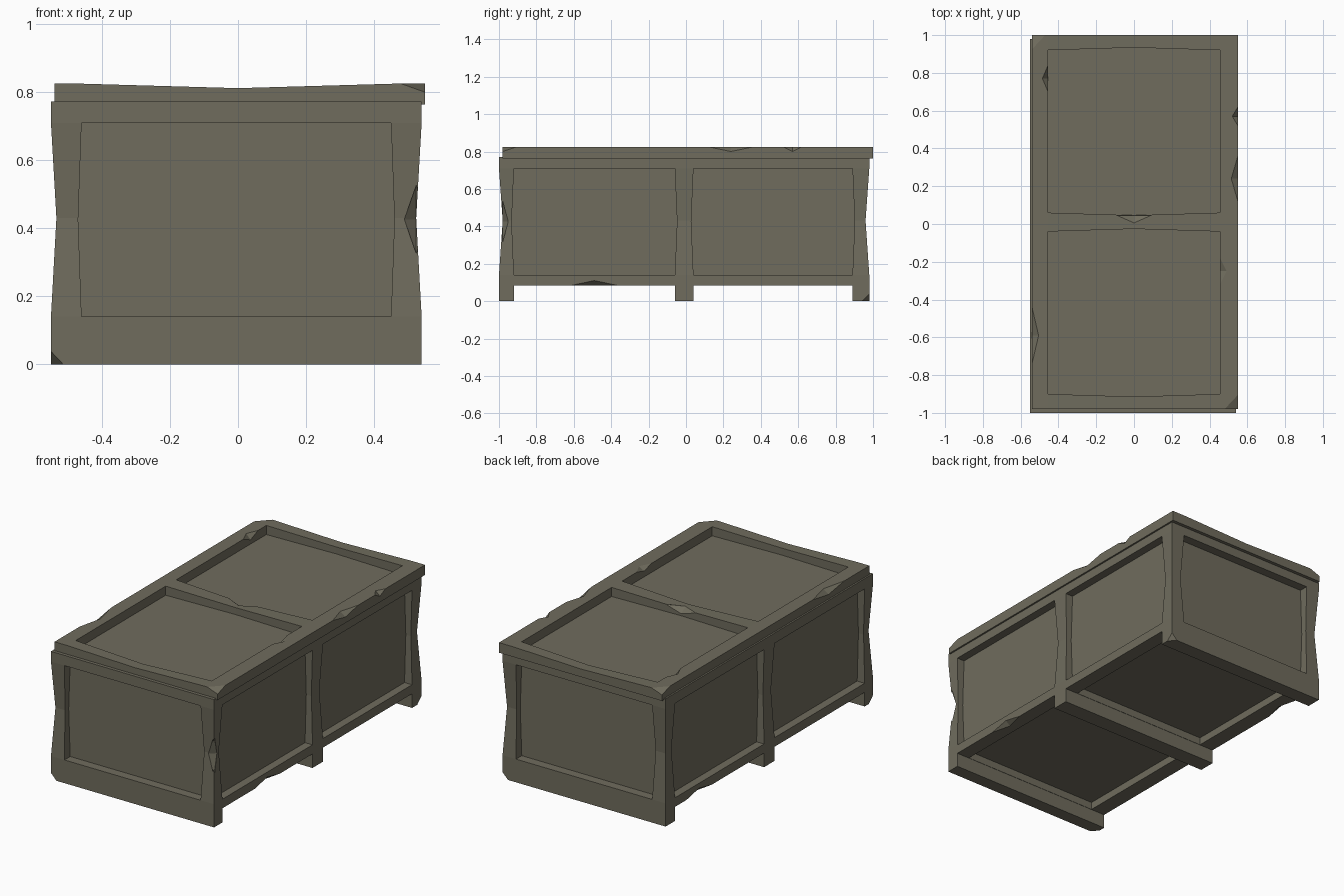
import bpy, bmesh
from mathutils import Vector

if "Cube" in bpy.data.objects:
    bpy.data.objects.remove(bpy.data.objects["Cube"])

wood = bpy.data.materials.new("weathered_grey_wood")
wood.diffuse_color = (0.16, 0.15, 0.11, 1)
wood.use_nodes = True
wood.node_tree.nodes["Principled BSDF"].inputs["Base Color"].default_value = wood.diffuse_color


def add(name, bm):
    bmesh.ops.recalc_face_normals(bm, faces=bm.faces)
    me = bpy.data.meshes.new(name)
    bm.to_mesh(me)
    bm.free()
    me.materials.append(wood)
    ob = bpy.data.objects.new(name, me)
    bpy.context.collection.objects.link(ob)
    return ob


def box(name, lo, hi, axis=2, cuts=(), mid=None, bulge=(0, 0, 0)):
    """Box with loops across one axis; the loop at mid bulges out or in."""
    lo, hi = Vector(lo), Vector(hi)
    c, s = (lo + hi) / 2, hi - lo
    bm = bmesh.new()
    bmesh.ops.create_cube(bm, size=1)
    for v in bm.verts:
        v.co = Vector(v.co[i] * s[i] + c[i] for i in range(3))
    n = Vector((0, 0, 0))
    n[axis] = 1
    for t in cuts:
        bmesh.ops.bisect_plane(bm, geom=bm.verts[:] + bm.edges[:] + bm.faces[:],
                               plane_co=n * t, plane_no=n)
    if mid is not None:
        for v in bm.verts:
            if abs(v.co[axis] - mid) < 1e-4:
                for i in range(3):
                    if i != axis:
                        v.co[i] += bulge[i] * (1 if v.co[i] > c[i] else -1)
    return add(name, bm)


def chip(at, radii):
    """Stretched octahedron that bites a faceted chip from an edge or corner."""
    bm = bmesh.new()
    tips = []
    for i in range(3):
        for sgn in (1, -1):
            p = Vector(at)
            p[i] += sgn * radii[i]
            tips.append(bm.verts.new(p))
    for a in tips[:2]:
        for b in tips[2:4]:
            for c in tips[4:]:
                bm.faces.new((a, b, c))
    return add("chip_cutter", bm)


def boolean(ob, other, op='DIFFERENCE'):
    m = ob.modifiers.new("cut", 'BOOLEAN')
    m.operation, m.solver, m.object = op, 'EXACT', other
    bpy.context.view_layer.objects.active = ob
    bpy.ops.object.modifier_apply(modifier=m.name)
    bpy.data.objects.remove(other, do_unlink=True)


# body with waisted sides
crate = box("crate_body_and_lid", (-0.55, -1.0, 0), (0.54, 0.98, 0.772), 2,
            (0.14, 0.43, 0.71), 0.43, (-0.016, -0.02, 0))

# lid, slightly shifted, with a sagging top
lid = box("lid", (-0.54, -0.98, 0.764), (0.55, 1.0, 0.825), 0, (-0.455, 0, 0.455))
for v in lid.data.vertices:
    if abs(v.co.x) < 1e-4 and v.co.z > 0.8:
        v.co.z -= 0.013
boolean(crate, lid, 'UNION')

# end panels
for y0, y1 in ((-1.2, -0.945), (0.925, 1.2)):
    boolean(crate, box("end_recess", (-0.46, y0, 0.14), (0.45, y1, 0.71), 2,
                       (0.425,), 0.425, (0.01, 0, 0)))

# side, bottom and lid panels in two bays
for y0, y1 in ((-0.92, -0.06), (0.04, 0.89)):
    for x0, x1 in ((-0.8, -0.5), (0.49, 0.8)):
        boolean(crate, box("side_recess", (x0, y0, 0.14), (x1, y1, 0.71), 2,
                           (0.425,), 0.425, (0, 0.012, 0)))
    boolean(crate, box("foot_gap", (-0.8, y0, -0.1), (0.8, y1, 0.085)))
    boolean(crate, box("bottom_recess", (-0.455, y0 + 0.002, 0.05),
                       (0.455, y1 - 0.002, 0.13)))
for y0, y1 in ((-0.9, -0.04), (0.06, 0.92)):
    boolean(crate, box("lid_recess", (-0.455, y0, 0.77), (0.455, y1, 1.0), 0,
                       (0,), 0, (0, 0.014, 0)))

# chips in lid edges, lid corners, posts, bottom rails and feet
for at, r in (
    ((-0.54, -0.59, 0.825), (0.035, 0.15, 0.025)),
    ((-0.455, 0.77, 0.825), (0.03, 0.07, 0.03)),
    ((0.55, 0.57, 0.825), (0.03, 0.05, 0.025)),
    ((0.55, 0.24, 0.825), (0.035, 0.12, 0.025)),
    ((0.455, -0.25, 0.825), (0.035, 0.07, 0.02)),
    ((0.0, 0.046, 0.812), (0.1, 0.04, 0.03)),
    ((0.55, -0.98, 0.825), (0.07, 0.075, 0.025)),
    ((-0.54, 1.0, 0.825), (0.07, 0.075, 0.025)),
    ((0.524, -0.98, 0.425), (0.035, 0.03, 0.13)),
    ((0.54, -0.49, 0.085), (0.03, 0.12, 0.025)),
    ((-0.55, 0.66, 0.085), (0.03, 0.12, 0.025)),
    ((-0.55, -1.0, 0.0), (0.036, 0.04, 0.038)),
    ((0.54, 0.98, 0.0), (0.036, 0.04, 0.038)),
):
    boolean(crate, chip(at, r))

# one flat wood colour
crate.data.materials.clear()
crate.data.materials.append(wood)
for p in crate.data.polygons:
    p.material_index = 0
    p.use_smooth = False
